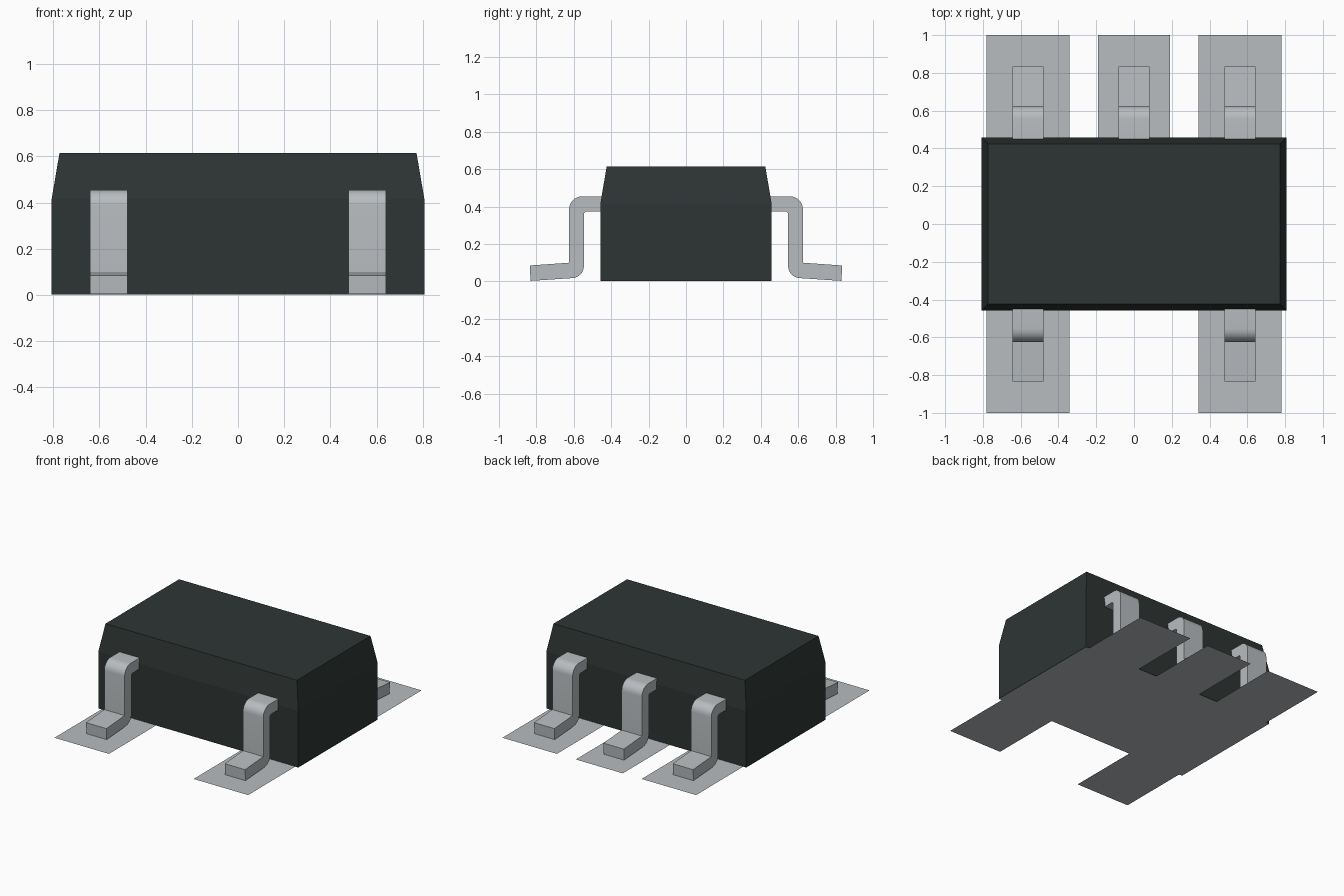
import bpy, bmesh
from math import cos, sin, radians

cube = bpy.data.objects.get("Cube")
if cube:
    bpy.data.objects.remove(cube, do_unlink=True)


def material(name, color):
    m = bpy.data.materials.new(name)
    m.use_nodes = True
    m.diffuse_color = color
    m.node_tree.nodes["Principled BSDF"].inputs["Base Color"].default_value = color
    return m


DARK = material("dark plastic", (0.027, 0.036, 0.034, 1))
METAL = material("tinned metal", (0.48, 0.505, 0.52, 1))


def make_object(name, bm, mat):
    mesh = bpy.data.meshes.new(name)
    bm.to_mesh(mesh)
    bm.free()
    mesh.materials.append(mat)
    obj = bpy.data.objects.new(name, mesh)
    bpy.context.collection.objects.link(obj)
    return obj


def arc(cy, cz, r, start, end, steps=8):
    angles = [radians(start + (end - start) * i / steps) for i in range(steps + 1)]
    return [(cy + r * cos(a), cz + r * sin(a)) for a in angles]


# Moulded body: straight walls with a tapered upper part
HX, HY = 0.807, 0.458
bm = bmesh.new()
rings = []
for z, inset in ((0.002, 0), (0.415, 0), (0.615, 0.034)):
    x, y = HX - inset, HY - inset
    rings.append([bm.verts.new(p) for p in
                  ((-x, -y, z), (x, -y, z), (x, y, z), (-x, y, z))])
for low, high in zip(rings, rings[1:]):
    for i in range(4):
        j = (i + 1) % 4
        bm.faces.new((low[i], low[j], high[j], high[i]))
bm.faces.new(rings[-1])
bm.faces.new(rings[0][::-1])
make_object("body", bm, DARK)


# Flat sheets: underside and solder pads
def sheet(name, x0, x1, y0, y1):
    bm = bmesh.new()
    bm.faces.new([bm.verts.new((x, y, 0)) for x, y in
                  ((x0, y0), (x1, y0), (x1, y1), (x0, y1))])
    make_object(name, bm, METAL)


sheet("underside", -HX, HX, -HY, HY)

# Gull-wing lead outline (distance from centre, height)
outline = ([(0.44, 0.455)] + arc(0.555, 0.385, 0.07, 90, 0)
           + [(0.625, 0.1), (0.835, 0.085), (0.831, 0.003), (0.62, 0.017)]
           + arc(0.61, 0.082, 0.064, 270, 180)
           + [(0.546, 0.365), (0.536, 0.375), (0.44, 0.375)])


def lead(name, cx, side, half=0.082):
    bm = bmesh.new()
    verts = [bm.verts.new((cx - half, side * y, z)) for y, z in outline]
    face = bm.faces.new(verts)
    out = bmesh.ops.extrude_face_region(bm, geom=[face])
    moved = [v for v in out["geom"] if isinstance(v, bmesh.types.BMVert)]
    bmesh.ops.translate(bm, verts=moved, vec=(2 * half, 0, 0))
    bmesh.ops.recalc_face_normals(bm, faces=bm.faces)
    obj = make_object(name, bm, METAL)
    bpy.ops.object.select_all(action="DESELECT")
    obj.select_set(True)
    bpy.context.view_layer.objects.active = obj
    bpy.ops.object.shade_smooth_by_angle(angle=radians(30))


# Two leads in front, three behind, each on its own pad
for label, cx, side, pad_x, pad_half in (
        ("front_right", -0.56, -1, -0.562, 0.22), ("front_left", 0.56, -1, 0.562, 0.22),
        ("back_right", -0.56, 1, -0.562, 0.22), ("back_middle", 0, 1, 0, 0.19),
        ("back_left", 0.56, 1, 0.562, 0.22)):
    lead(label + "_lead", cx, side)
    ys = sorted((side * HY, side))
    sheet(label + "_pad", pad_x - pad_half, pad_x + pad_half, *ys)
